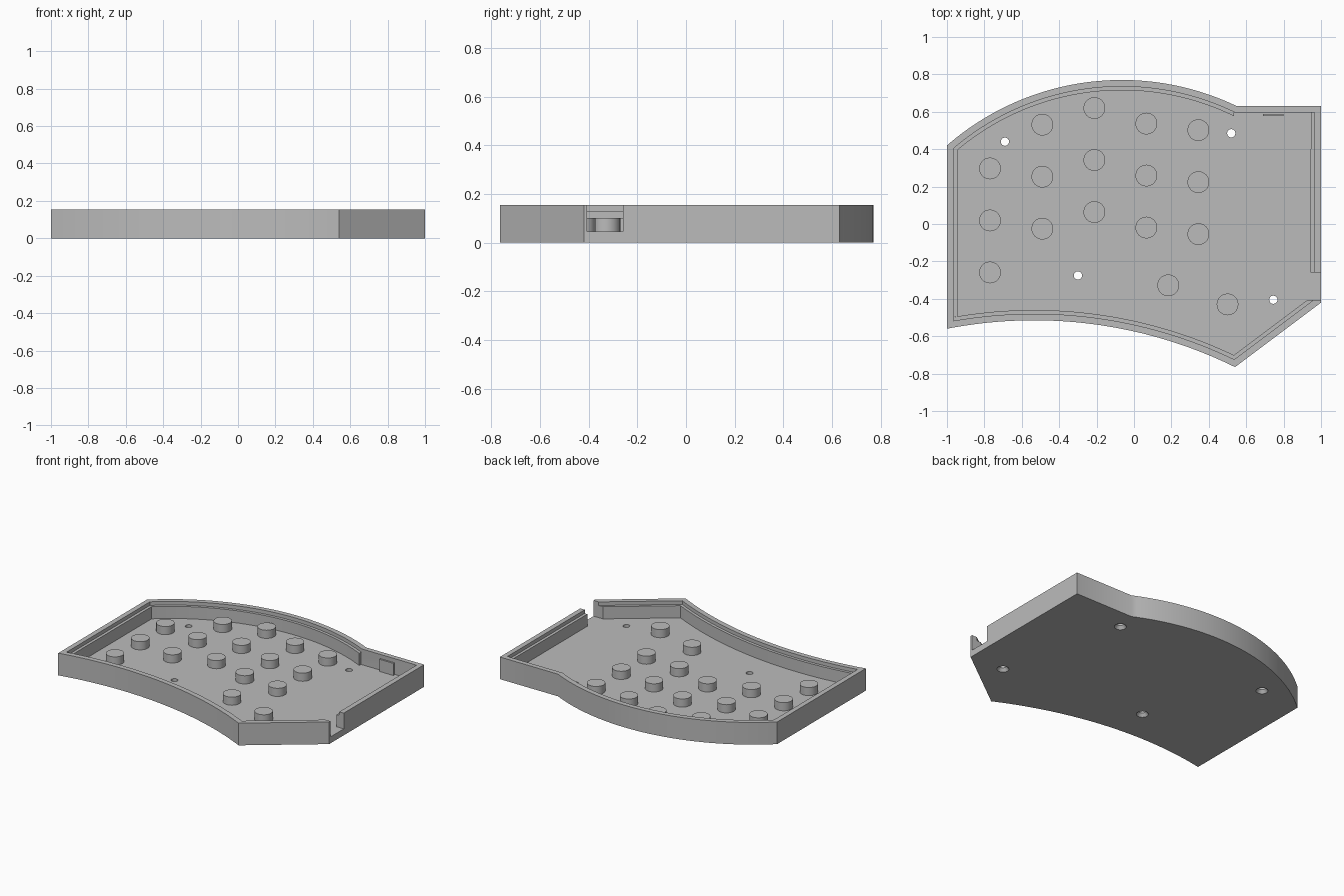
import bpy, bmesh, math
from mathutils import Vector

cube = bpy.data.objects.get("Cube")
if cube:
    bpy.data.objects.remove(cube, do_unlink=True)

grey = bpy.data.materials.new("mid grey plastic")
grey.use_nodes = True
grey.diffuse_color = (0.5, 0.5, 0.5, 1)
grey.node_tree.nodes["Principled BSDF"].inputs["Base Color"].default_value = (0.5, 0.5, 0.5, 1)

HEIGHT, FLOOR, LEDGE = 0.155, 0.045, 0.13
LIP, WALL = 0.035, 0.055


def arc(a, m, b, n=48):
    """Points on the circle from a through m to b."""
    (ax, ay), (mx, my), (bx, by) = a, m, b
    d = 2 * (ax * (my - by) + mx * (by - ay) + bx * (ay - my))
    sa, sm, sb = (p[0] ** 2 + p[1] ** 2 for p in (a, m, b))
    c = Vector(((sa * (my - by) + sm * (by - ay) + sb * (ay - my)) / d,
                (sa * (bx - mx) + sm * (ax - bx) + sb * (mx - ax)) / d))
    u, v = Vector(a) - c, Vector(b) - c
    turn = math.atan2(u.x * v.y - u.y * v.x, u.dot(v))
    start = math.atan2(u.y, u.x)
    return [c + u.length * Vector((math.cos(start + turn * i / n), math.sin(start + turn * i / n)))
            for i in range(n + 1)]


def inset(points, dist):
    """Mitred inward offset of a counter-clockwise outline."""
    result = []
    for i, p in enumerate(points):
        e = (p - points[i - 1]).normalized()
        f = (points[(i + 1) % len(points)] - p).normalized()
        n1, n2 = Vector((-e.y, e.x)), Vector((-f.y, f.x))
        result.append(p + (n1 + n2) * dist / (1 + n1.dot(n2)))
    return result


def finish(name, bm):
    bmesh.ops.recalc_face_normals(bm, faces=bm.faces)
    mesh = bpy.data.meshes.new(name)
    bm.to_mesh(mesh)
    bm.free()
    mesh.materials.append(grey)
    obj = bpy.data.objects.new(name, mesh)
    bpy.context.collection.objects.link(obj)
    return obj


def prism(name, points, z0, z1):
    bm = bmesh.new()
    face = bm.faces.new([bm.verts.new((p[0], p[1], z0)) for p in points])
    top = bmesh.ops.extrude_face_region(bm, geom=[face])["geom"]
    bmesh.ops.translate(bm, vec=(0, 0, z1 - z0),
                        verts=[g for g in top if isinstance(g, bmesh.types.BMVert)])
    return finish(name, bm)


def box(name, x0, x1, y0, y1, z0, z1):
    return prism(name, [(x0, y0), (x1, y0), (x1, y1), (x0, y1)], z0, z1)


def lathe(name, x, y, profile, sides=32):
    """Solid of revolution from (radius, z) pairs, closed at both ends."""
    bm = bmesh.new()
    rings = [[bm.verts.new((x + r * math.cos(math.tau * i / sides),
                            y + r * math.sin(math.tau * i / sides), z)) for i in range(sides)]
             for r, z in profile]
    for low, high in zip(rings, rings[1:]):
        for i in range(sides):
            j = (i + 1) % sides
            bm.faces.new((low[i], low[j], high[j], high[i]))
    bm.faces.new(rings[0])
    bm.faces.new(rings[-1])
    return finish(name, bm)


def cut(target, cutter):
    cutter.hide_render = True
    mod = target.modifiers.new("cut", "BOOLEAN")
    mod.operation, mod.solver, mod.object = "DIFFERENCE", "EXACT", cutter
    bpy.context.view_layer.objects.active = target
    bpy.ops.object.modifier_apply(modifier=mod.name)
    bpy.data.objects.remove(cutter, do_unlink=True)


def smooth(obj):
    bpy.ops.object.select_all(action="DESELECT")
    obj.select_set(True)
    bpy.context.view_layer.objects.active = obj
    bpy.ops.object.shade_smooth_by_angle(angle=math.radians(25))


# Tray outline, counter-clockwise from the front right corner
outline = arc((-1, -0.56), (-0.53, -0.515), (0.54, -0.765))
outline += [Vector((1, -0.42)), Vector((1, 0.63))]
outline += arc((0.55, 0.63), (-0.07, 0.77), (-1, 0.42))

# Tray body with a stepped rim
tray = prism("case_tray", outline, 0, HEIGHT)
cut(tray, prism("lip_cutter", inset(outline, LIP), LEDGE, 0.3))
cut(tray, prism("pocket_cutter", inset(outline, WALL), FLOOR, 0.3))

# Thinner rear wall bay and the cable notch in the left wall
cut(tray, box("bay_cutter", 0.535, 0.9455, 0.4, 0.596, FLOOR, 0.3))
cut(tray, box("notch_cutter", 0.9, 1.1, -0.406, -0.259, FLOOR, 0.3))

# Countersunk screw holes
for x, y in [(-0.69, 0.44), (0.52, 0.485), (-0.3, -0.275), (0.745, -0.405)]:
    cut(tray, lathe("screw_cutter", x, y,
                    [(0.04, -0.002), (0.022, 0.022), (0.022, 0.1)], 24))
smooth(tray)

# Support posts: five staggered columns and two thumb posts
posts = [(x, top - 0.278 * row)
         for x, top in [(-0.77, 0.297), (-0.49, 0.531), (-0.212, 0.62), (0.066, 0.537), (0.344, 0.502)]
         for row in range(3)]
posts += [(0.183, -0.328), (0.5, -0.43)]
for number, (x, y) in enumerate(posts, 1):
    smooth(lathe(f"support_post_{number}", x, y, [(0.058, FLOOR - 0.005), (0.058, 0.102)]))

# Small upright retaining tab near the rear wall
box("retaining_tab", 0.69, 0.8, 0.577, 0.589, FLOOR - 0.005, LEDGE)
